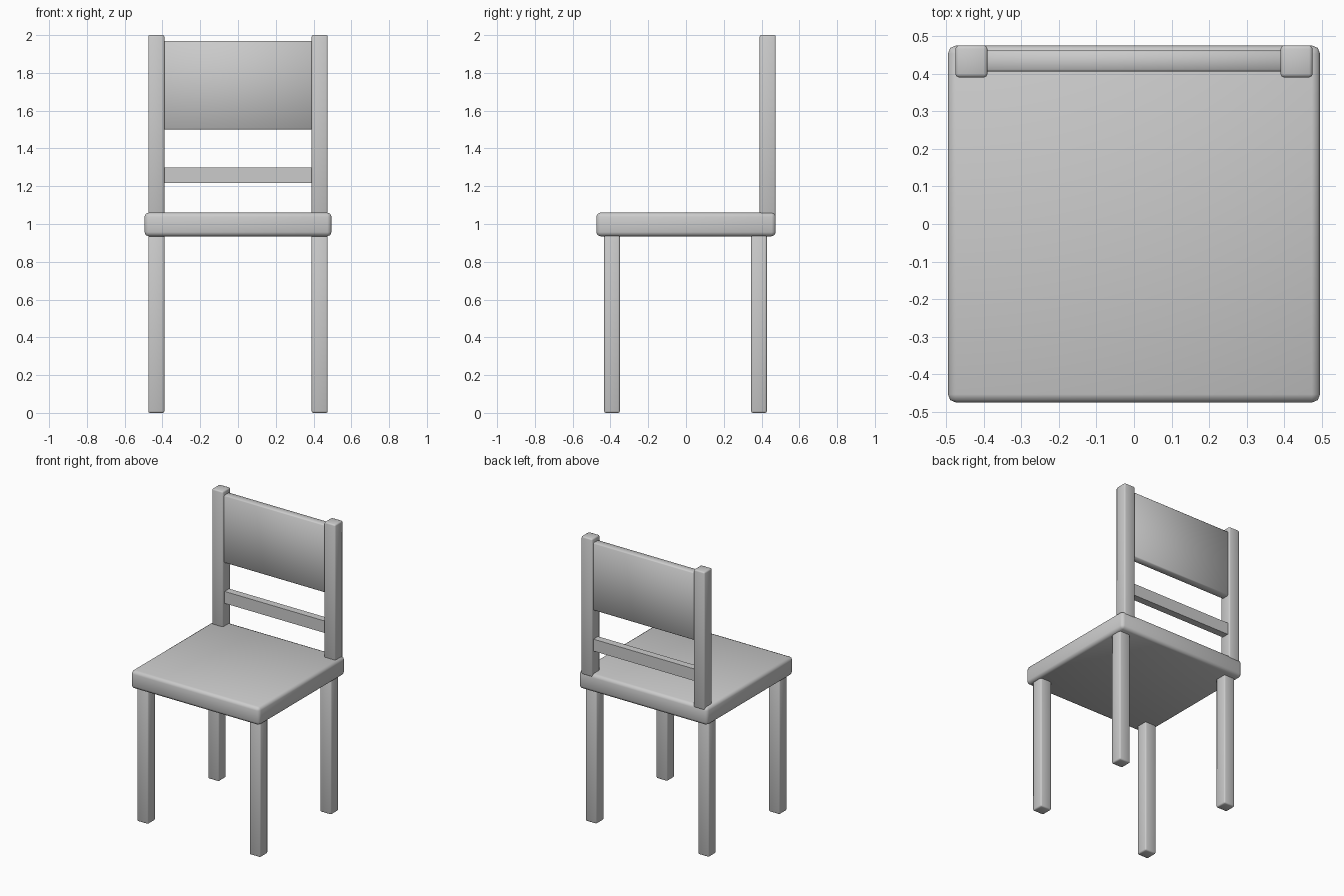
import bpy
import bmesh
from mathutils import Matrix, Vector

default = bpy.data.objects.get("Cube")
if default:
    bpy.data.objects.remove(default, do_unlink=True)

# Single matte grey
grey = bpy.data.materials.new("plain_grey")
grey.use_nodes = True
colour = (0.6, 0.6, 0.6, 1)
grey.diffuse_color = colour
bsdf = grey.node_tree.nodes["Principled BSDF"]
bsdf.inputs["Base Color"].default_value = colour
bsdf.inputs["Roughness"].default_value = 0.6


def box(name, low, high, bevel=0.0, segments=2):
    """Box between two corners, with softly rounded edges if bevelled."""
    low, high = Vector(low), Vector(high)
    size, centre = high - low, (low + high) / 2
    bm = bmesh.new()
    bmesh.ops.create_cube(bm, size=1, matrix=Matrix.Diagonal((*size, 1)))
    if bevel:
        bmesh.ops.bevel(bm, geom=bm.edges[:], offset=bevel, segments=segments,
                        profile=0.5, affect='EDGES')
        for face in bm.faces:
            face.smooth = True
    mesh = bpy.data.meshes.new(name)
    bm.to_mesh(mesh)
    bm.free()
    mesh.materials.append(grey)
    obj = bpy.data.objects.new(name, mesh)
    obj.location = centre
    bpy.context.collection.objects.link(obj)
    return obj


SEAT_BOTTOM, SEAT_TOP = 0.935, 1.06
INNER, OUTER = 0.39, 0.475

# Seat slab
box("seat", (-0.495, -0.475, SEAT_BOTTOM), (0.495, 0.475, SEAT_TOP), 0.022)

# Legs and back posts, mirrored left and right
for side, sign in (("left", 1), ("right", -1)):
    x0, x1 = sorted((sign * INNER, sign * OUTER))
    for end, y in (("front", -0.433), ("back", 0.345)):
        box(f"{end}_{side}_leg", (x0, y, 0), (x1, y + 0.083, SEAT_BOTTOM + 0.02), 0.009)
    box(f"{side}_back_post", (x0, 0.39, SEAT_TOP - 0.02), (x1, 0.475, 2), 0.009)

# Backrest panel and lower rail, ends set into the posts
box("backrest_panel", (-0.41, 0.405, 1.5), (0.41, 0.462, 1.97), 0.006, 1)
box("lower_back_rail", (-0.4, 0.41, 1.217), (0.4, 0.46, 1.3))
